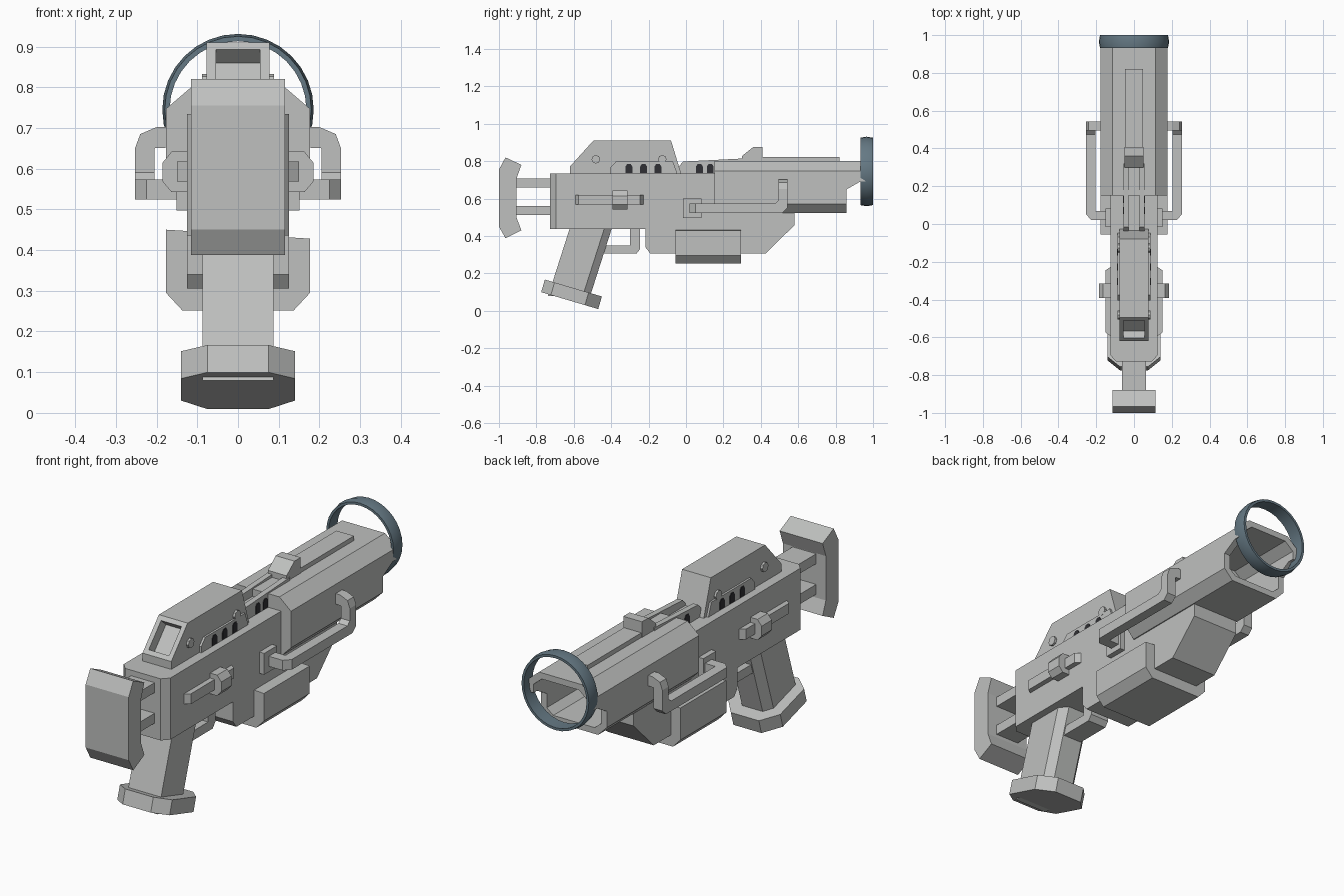
import bpy, bmesh
from math import cos, sin, tau, radians
from mathutils import Vector, Matrix

if "Cube" in bpy.data.objects:
    bpy.data.objects.remove(bpy.data.objects["Cube"])


def material(name, rgb):
    m = bpy.data.materials.new(name)
    m.use_nodes = True
    m.diffuse_color = (*rgb, 1)
    m.node_tree.nodes["Principled BSDF"].inputs["Base Color"].default_value = (*rgb, 1)
    return m


GREY = material("light grey", (0.52, 0.53, 0.52))
SLATE = material("slate blue", (0.13, 0.19, 0.23))
DARK = material("dark slot", (0.03, 0.03, 0.035))


def finish(name, bm, mat):
    bmesh.ops.recalc_face_normals(bm, faces=bm.faces)
    mesh = bpy.data.meshes.new(name)
    bm.to_mesh(mesh)
    bm.free()
    mesh.materials.append(mat)
    ob = bpy.data.objects.new(name, mesh)
    bpy.context.collection.objects.link(ob)
    return ob


def prism(name, pts, axis, a, b, mat=GREY, edit=None):
    """Extrude a flat outline along an axis from a to b."""
    place = {"x": lambda p, t: (t, *p),
             "y": lambda p, t: (p[0], t, p[1]),
             "z": lambda p, t: (*p, t)}[axis]
    bm = bmesh.new()
    lo = [bm.verts.new(place(p, a)) for p in pts]
    hi = [bm.verts.new(place(p, b)) for p in pts]
    bm.faces.new(lo)
    bm.faces.new(hi)
    n = len(pts)
    for i in range(n):
        j = (i + 1) % n
        bm.faces.new((lo[i], lo[j], hi[j], hi[i]))
    bmesh.ops.recalc_face_normals(bm, faces=bm.faces)
    if edit:
        edit(bm)
    return finish(name, bm, mat)


def box(name, x, y, z, mat=GREY):
    return prism(name, [(x[0], y[0]), (x[1], y[0]), (x[1], y[1]), (x[0], y[1])], "z", *z, mat)


def sym(half):
    """Mirror a half outline (from top to bottom on +x) to the other side."""
    return half + [(-x, z) for x, z in reversed(half)]


# Shoulder pad and its two rods
prism("shoulder_pad", [(-1, 0.755), (-0.965, 0.82), (-0.88, 0.78), (-0.905, 0.71),
                       (-0.905, 0.495), (-0.88, 0.43), (-0.965, 0.388), (-1, 0.45)],
      "x", -0.115, 0.115)
for level, z in (("upper", 0.683), ("lower", 0.535)):
    box(level + "_stock_rod", (-0.063, 0.063), (-0.92, -0.7), (z - 0.024, z + 0.024))

# Receiver, with chamfered rear corners, and deeper fore body
prism("rear_body", sym([(0.125, -0.217), (0.125, -0.695), (0.095, -0.727)]), "z", 0.436, 0.734)
prism("fore_body", [(-0.217, 0.734), (-0.217, 0.34), (-0.19, 0.305), (0.425, 0.305),
                    (0.58, 0.458), (0.58, 0.734)], "x", -0.125, 0.125)
prism("lower_box", [(-0.177, 0.45), (-0.177, 0.295), (-0.137, 0.252), (0.137, 0.252),
                    (0.177, 0.295), (0.177, 0.428)], "y", -0.055, 0.295)


# Slanted grip with its foot
def slant(bm):
    for v in bm.verts:
        v.co.y += 0.32 * (v.co.z - 0.43)


prism("grip", sym([(0.055, -0.4), (0.0875, -0.44), (0.0875, -0.625)]), "z", 0.08, 0.45, edit=slant)
foot = prism("grip_foot", sym([(0.075, 0.159), (0.14, 0.085), (0.14, -0.105), (0.075, -0.159)]),
             "z", -0.035, 0.035)
foot.data.transform(Matrix.Translation((0, -0.612, 0.088)) @ Matrix.Rotation(radians(-16.5), 4, "X"))
prism("trigger_guard", [(-0.47, 0.35), (-0.3, 0.35), (-0.3, 0.45), (-0.245, 0.45),
                        (-0.245, 0.33), (-0.265, 0.305), (-0.47, 0.305)], "x", -0.05, 0.05)


# Sight housing with a recessed rear window
def window(bm):
    face = [f for f in bm.faces if f.normal.y < -0.4 and f.normal.z > 0.3]
    normal = face[0].normal.copy()
    bmesh.ops.inset_region(bm, faces=face, thickness=0.032)
    deep = bmesh.ops.extrude_face_region(bm, geom=face)["geom"]
    bmesh.ops.delete(bm, geom=face, context="FACES")
    bmesh.ops.translate(bm, verts=[g for g in deep if isinstance(g, bmesh.types.BMVert)],
                        vec=normal * -0.05)


prism("sight_housing", [(-0.62, 0.73), (-0.62, 0.772), (-0.495, 0.91), (-0.08, 0.91),
                        (-0.025, 0.73)], "x", -0.077, 0.077, edit=window)


def slot(side, x, y):
    """Thin dark vent plate with a chamfered top."""
    outline = [(y - 0.018, 0.737), (y + 0.018, 0.737), (y + 0.018, 0.772),
               (y + 0.009, 0.785), (y - 0.009, 0.785), (y - 0.018, 0.772)]
    prism("vent_slot", outline, "x", side * (x - 0.003), side * (x + 0.003), DARK)


# Parts repeated on both sides
for label, s in (("left", 1), ("right", -1)):
    prism(label + "_vent_panel", [(-0.405, 0.73), (-0.405, 0.765), (-0.375, 0.798),
                                  (-0.07, 0.798), (-0.045, 0.73)], "x", s * 0.07, s * 0.087)
    for y in (-0.305, -0.227, -0.15):
        slot(s, 0.087, y)
    for y in (0.072, 0.13):
        slot(s, 0.055, y)
    for y in (-0.482, -0.127):
        prism(label + "_bolt", [(y + 0.023 * cos(tau * i / 8), 0.81 + 0.023 * sin(tau * i / 8))
                                for i in range(8)], "x", s * 0.07, s * 0.088)
    # Slider bar and knob
    prism(label + "_slider_bar", [(s * 0.12, -0.595), (s * 0.15, -0.575), (s * 0.15, -0.245),
                                  (s * 0.12, -0.225)], "z", 0.568, 0.618)
    prism(label + "_slider_knob", [(s * 0.12, 0.642), (s * 0.163, 0.642), (s * 0.185, 0.615),
                                   (s * 0.185, 0.568), (s * 0.163, 0.542), (s * 0.12, 0.542)],
          "y", -0.392, -0.314)
    # Side handle: bracket, rear arm, long rail with post, front arm
    box(label + "_handle_bracket", sorted((s * 0.12, s * 0.151)), (-0.015, 0.082), (0.497, 0.6))
    prism(label + "_handle_rear_arm", [(s * 0.13, 0.02), (s * 0.225, 0.02), (s * 0.253, 0.05),
                                       (s * 0.253, 0.15), (s * 0.205, 0.15), (s * 0.205, 0.07),
                                       (s * 0.13, 0.07)], "z", 0.524, 0.573)
    prism(label + "_handle_rail", [(0.15, 0.524), (0.515, 0.524), (0.542, 0.55), (0.542, 0.65),
                                   (0.494, 0.65), (0.494, 0.59), (0.475, 0.573), (0.15, 0.573)],
          "x", s * 0.205, s * 0.253)
    prism(label + "_handle_front_arm", [(s * 0.253, 0.65), (s * 0.24, 0.685), (s * 0.2, 0.702),
                                        (s * 0.165, 0.702), (s * 0.165, 0.652), (s * 0.205, 0.65)],
          "y", 0.494, 0.542)
    # Twin rails on top
    prism(label + "_top_rail", [(-0.04, 0.73), (-0.04, 0.77), (-0.015, 0.798), (0.32, 0.815),
                                (0.32, 0.73)], "x", s * 0.028, s * 0.055)
box("rail_channel", (-0.03, 0.03), (-0.04, 0.3), (0.73, 0.765))

# Barrel shroud: hollow muzzle, lower end cut back
shroud = prism("barrel_shroud", sym([(0.115, 0.8), (0.177, 0.747), (0.177, 0.57), (0.13, 0.522)]),
               "y", 0.152, 0.96)
cutters = [
    prism("muzzle_cutter", sym([(0.1, 0.77), (0.145, 0.732), (0.145, 0.58), (0.11, 0.552)]),
          "y", 0.6, 1.2),
    prism("end_cutter", [(0.857, 0.4), (0.857, 0.648), (0.93, 0.69), (1.2, 0.7), (1.2, 0.4)],
          "x", -0.4, 0.4)]
bpy.context.view_layer.objects.active = shroud
for c in cutters:
    c.hide_render = True
    mod = shroud.modifiers.new("cut", "BOOLEAN")
    mod.operation = "DIFFERENCE"
    mod.solver = "EXACT"
    mod.object = c
    bpy.ops.object.modifier_apply(modifier=mod.name)
for c in cutters:
    bpy.data.objects.remove(c)

# Rib and front sight on the shroud
box("shroud_rib", (-0.047, 0.047), (0.3, 0.82), (0.79, 0.822))
prism("front_sight", [(0.3, 0.8), (0.3, 0.828), (0.36, 0.876), (0.408, 0.876), (0.408, 0.8)],
      "x", -0.05, 0.05)

# Muzzle ring, turned around the barrel axis
bm = bmesh.new()
section = [(0.168, 0.932), (0.18, 0.932), (0.186, 0.965), (0.18, 1.0), (0.168, 1.0)]
loop = [bm.verts.new((r, y, 0)) for r, y in section]
edges = [bm.edges.new((loop[i], loop[(i + 1) % len(loop)])) for i in range(len(loop))]
bmesh.ops.spin(bm, geom=loop + edges, cent=(0, 0, 0), axis=(0, 1, 0), angle=tau, steps=32)
bmesh.ops.remove_doubles(bm, verts=bm.verts, dist=0.0005)
bmesh.ops.translate(bm, verts=bm.verts, vec=Vector((0, 0, 0.745)))
ring = finish("muzzle_ring", bm, SLATE)
bpy.ops.object.select_all(action="DESELECT")
ring.select_set(True)
bpy.context.view_layer.objects.active = ring
bpy.ops.object.shade_smooth_by_angle(angle=radians(35))
